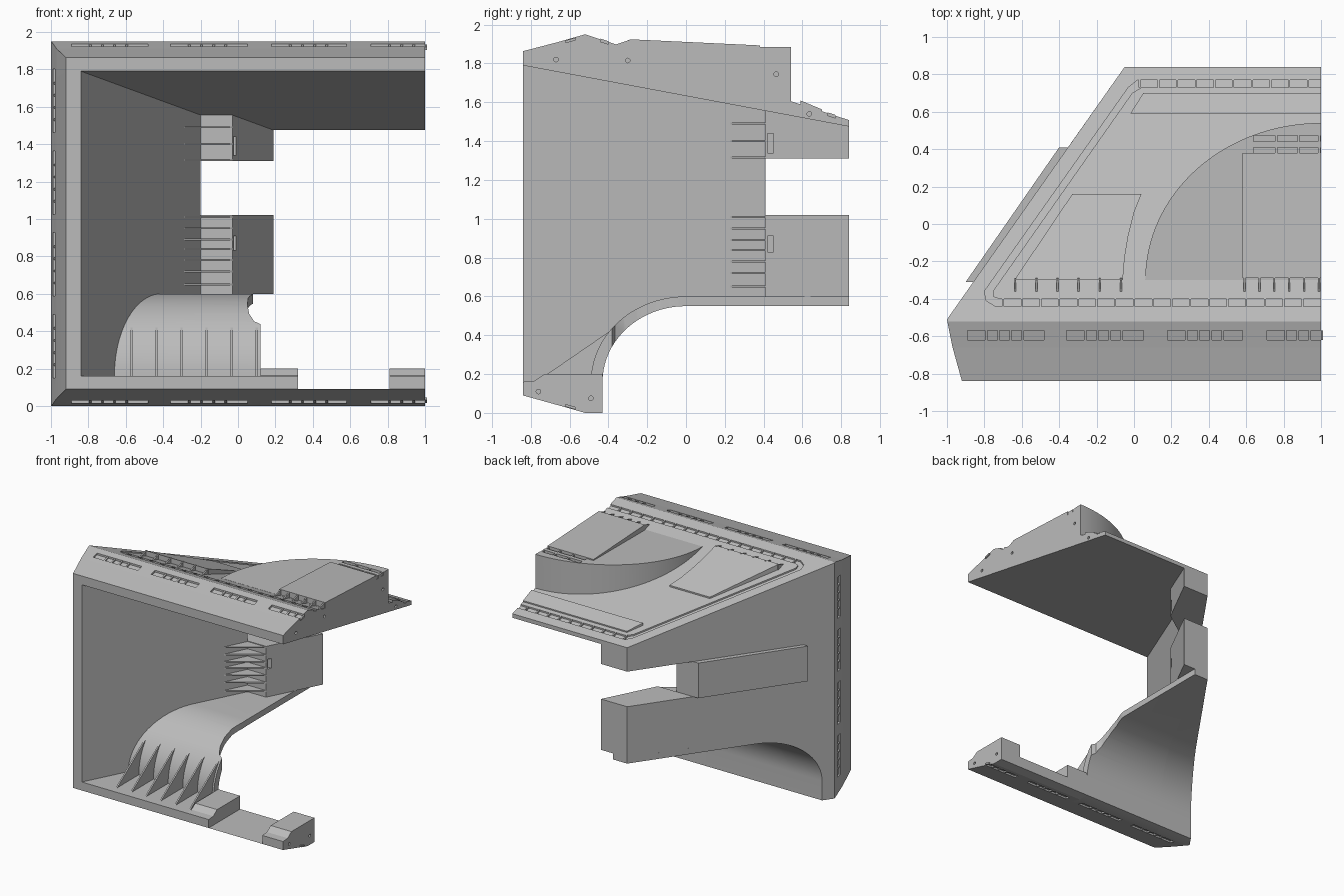
import bpy, bmesh
from math import sin, cos, pi, radians
from mathutils import Matrix

old = bpy.data.objects.get("Cube")
if old:
    bpy.data.objects.remove(old, do_unlink=True)

grey = bpy.data.materials.new("plain grey")
grey.use_nodes = True
grey.diffuse_color = (0.5, 0.5, 0.5, 1)
grey.node_tree.nodes["Principled BSDF"].inputs["Base Color"].default_value = (0.5, 0.5, 0.5, 1)


def finish(name, bm):
    bmesh.ops.recalc_face_normals(bm, faces=bm.faces)
    mesh = bpy.data.meshes.new(name)
    bm.to_mesh(mesh)
    bm.free()
    mesh.materials.append(grey)
    obj = bpy.data.objects.new(name, mesh)
    bpy.context.collection.objects.link(obj)
    return obj


def prism(name, pts, lo, hi, axis="Z"):
    """Extrude a plan (x, y) along z, or a side profile (y, z) along x.
    For plans, lo and hi may be heights given as functions of y."""
    bm = bmesh.new()
    rings = []
    for end in (lo, hi):
        ring = []
        for a, b in pts:
            if axis == "X":
                ring.append(bm.verts.new((end, a, b)))
            else:
                ring.append(bm.verts.new((a, b, end(b) if callable(end) else end)))
        rings.append(ring)
        bm.faces.new(ring)
    n = len(pts)
    for i in range(n):
        j = (i + 1) % n
        bm.faces.new((rings[0][i], rings[0][j], rings[1][j], rings[1][i]))
    return finish(name, bm)


def rect(x0, x1, y0, y1):
    return [(x0, y0), (x1, y0), (x1, y1), (x0, y1)]


def above(f, d):
    return lambda y: f(y) + d


def line(y0, z0, y1, z1):
    return lambda y: z0 + (z1 - z0) * (y - y0) / (y1 - y0)


def boolean(obj, tools, op="DIFFERENCE"):
    for tool in tools:
        mod = obj.modifiers.new("cut", "BOOLEAN")
        mod.solver = "EXACT"
        mod.operation = op
        mod.object = tool
    dg = bpy.context.evaluated_depsgraph_get()
    mesh = bpy.data.meshes.new_from_object(obj.evaluated_get(dg))
    obj.modifiers.clear()
    obj.data = mesh


def discard(objs):
    for o in objs:
        bpy.data.objects.remove(o, do_unlink=True)


def arc(ry, rz, n=20):
    return [(-ry * cos(pi / 2 * i / n), 0.16 + rz * sin(pi / 2 * i / n)) for i in range(n + 1)]


# Shared outlines
nose = [(-0.84, 0.09), (-0.66, 0.04), (-0.52, 0), (-0.43, 0)]
outer = [(-0.92, -0.84), (-0.97, -0.66), (-1, -0.51), (-0.05, 0.84)]
under, over = arc(0.43, 0.39), arc(0.49, 0.44)
roof = line(-0.52, 1.95, 0.84, 1.508)

# Slanted side wall with rear arms
side_wall = prism("side_wall", nose + under + [
    (0.41, 0.55), (0.41, 0.6), (0.84, 0.6), (0.84, 1.02), (0.41, 1.02), (0.41, 1.31),
    (0.84, 1.31), (0.84, 1.475), (-0.84, 1.79)], -1.2, 0.5, "X")
plan = prism("wall_plan", outer + [(0.19, 0.84), (-0.03, 0.41), (-0.2, 0.41), (-0.84, -0.84)], -0.1, 2.1)
boolean(side_wall, [plan], "INTERSECT")
discard([plan])

# Top panel
top_panel = prism("top_panel", [(-0.84, 1.79), (-0.84, 1.863), (-0.66, 1.91), (-0.52, 1.95),
                                (0.84, 1.508), (0.84, 1.475)], -1.2, 1, "X")
plan = prism("top_plan", outer + [(1.1, 0.84), (1.1, -0.84)], 1, 2.2)
boolean(top_panel, [plan], "INTERSECT")
discard([plan])

# Curved floor sweeping up to the rear
curved_floor = prism("curved_floor", nose + under + [(0.84, 0.55), (0.84, 0.6)]
                     + over[::-1] + [(-0.84, 0.16)], -1.2, 0.5, "X")
plan = prism("floor_plan", [
    (-0.84, -0.84), (0.12, -0.84), (0.12, -0.38), (0.085, -0.365), (0.06, -0.32), (0.05, -0.25),
    (0.055, -0.15), (0.08, -0.05), (0.08, 0.84), (-0.05, 0.84), (-0.353, 0.41), (-0.2, 0.41)], -0.1, 1)
boolean(curved_floor, [plan], "INTERSECT")
discard([plan])

# Front bar and its posts
front_bar = prism("front_bar", nose + [(-0.43, 0.09), (-0.84, 0.09)][:1], 0.12, 1, "X")
for i, (a, b) in enumerate([(0.12, 0.32), (0.81, 1)]):
    prism(f"bar_post_{i + 1}", [(-0.84, 0.09), (-0.84, 0.16), (-0.78, 0.165), (-0.73, 0.2),
                                (-0.43, 0.2), (-0.43, 0.09)], a, b, "X")

# Raised box on the outside of the wall
prism("wall_box", [(-0.9, -0.31), (-0.4, 0.41), (-0.3, 0.41), (-0.8, -0.31)], 1.02, 1.31)

# Upright fins on the floor and level fins in the rear corner
fin = [(-0.78, 0.155), (-0.38, 0.43)] + [p for p in over[::-1] if p[0] < -0.385] + [(-0.49, 0.155)]
for i in range(6):
    x = -0.57 + 0.134 * i
    prism(f"floor_fin_{i + 1}", fin, x - 0.006, x + 0.006, "X")
for i, z in enumerate([0.65, 0.72, 0.78, 0.84, 0.89, 0.95, 1.01, 1.315, 1.4, 1.49]):
    prism(f"corner_fin_{i + 1}", [(-0.29, 0.23), (-0.03, 0.41), (-0.2, 0.41)], z - 0.005, z + 0.005)

# Track groove around the top, with an inset centre and cross bars
groove = prism("groove_cutter", [(1.1, 0.77), (0.02, 0.77), (-0.03, 0.73), (-0.8, -0.36), (-0.79, -0.41),
                                 (-0.74, -0.44), (1.1, -0.44)], above(roof, -0.012), above(roof, 0.05))
boolean(top_panel, [groove])
discard([groove])
prism("top_centre", [(1, 0.73), (0.04, 0.73), (-0.01, 0.7), (-0.755, -0.36), (-0.75, -0.39),
                     (-0.72, -0.4), (1, -0.4)], above(roof, -0.014), roof)
for y0, start, count in [(0.73, 0.03, 10), (-0.44, -0.7, 17)]:
    for i in range(count):
        x = start + i * 0.1
        prism("track_bar", rect(x - 0.005, x + 0.005, y0, y0 + 0.04), above(roof, -0.014), above(roof, 0.004))

# Rear lip
prism("rear_lip", [(-0.02, 0.59), (1, 0.59), (1, 0.7), (0.05, 0.7)],
      above(roof, -0.01), line(0.59, roof(0.59) + 0.02, 0.7, roof(0.7) + 0.01))

# Half-oval dome with a raised panel
curve = [(1 - 0.94 * cos(pi / 2 * i / 32), -0.3 + 0.84 * sin(pi / 2 * i / 32)) for i in range(33)]
dome = prism("dome", curve + [(1, -0.3)], above(roof, -0.01), line(-0.3, roof(-0.3) + 0.001, 0.54, 1.885))
prism("dome_panel", rect(0.58, 1, -0.29, 0.38), above(roof, -0.01), line(-0.3, 1.925, 0.38, 1.893))

# Raised side panel with a curved inner edge
prism("side_panel", [(-0.64, -0.3), (-0.06, -0.3), (-0.05, -0.18), (-0.03, -0.06), (0, 0.06), (0.04, 0.16),
                     (-0.33, 0.16)], above(roof, -0.01), line(-0.3, 1.922, 0.16, roof(0.16) + 0.012))

# Small triangular combs in front of the raised panels
tooth = [(-0.36, roof(-0.36)), (-0.29, 1.922), (-0.29, 1.86), (-0.36, 1.88)]
for i in range(6):
    for start, step in [(-0.635, 0.113), (0.59, 0.08)]:
        x = start + i * step
        prism("panel_tooth", tooth, x - 0.005, x + 0.005, "X")

# Vent recesses and bars along the top, bottom and side bevels
upper = line(-0.66, 1.91, -0.52, 1.95)
lower = line(-0.66, 0.04, -0.52, 0)
top_cuts, low_cuts, side_cuts = [], [], []
for a, b in [(-0.89, -0.48), (-0.36, 0.05), (0.18, 0.58), (0.71, 1.05)]:
    r = rect(a, b, -0.62, -0.57)
    top_cuts.append(prism("vent_cutter", r, above(upper, -0.015), above(upper, 0.05)))
    low_cuts.append(prism("vent_cutter", r, above(lower, -0.05), above(lower, 0.015)))
    for k in range(4):
        x = a + 0.1 + k * 0.065
        r = rect(x - 0.006, x + 0.006, -0.62, -0.57)
        prism("top_vent_bar", r, above(upper, -0.017), above(upper, -0.003))
        prism("bottom_vent_bar", r, above(lower, 0.003), above(lower, 0.017))


def bevel_plan(d0, d1):
    return [(-0.97 - 0.2 * (y + 0.66) + d, y) for y, d in
            [(-0.62, d0), (-0.57, d0), (-0.57, d1), (-0.62, d1)]]


for i in range(4):
    z = 0.15 + 0.437 * i
    side_cuts.append(prism("vent_cutter", bevel_plan(-0.05, 0.015), z, z + 0.34))
    for k in range(4):
        h = z + 0.07 + k * 0.065
        prism("side_vent_bar", bevel_plan(0.003, 0.017), h - 0.006, h + 0.006)

# Long slots on top of the dome panel
dome_cuts = []
for y in (0.375, 0.44):
    dome_cuts.append(prism("dome_slot_cutter", rect(0.64, 1.05, y, y + 0.033), 1.86, 2))
    for x in (0.76, 0.88, 0.99):
        prism("dome_slot_bar", rect(x - 0.006, x + 0.006, y, y + 0.033), 1.85, 1.885)

# Latch slots in the rear arms
latch_cuts = [prism("latch_cutter", rect(-0.06, 0.015, 0.42, 0.45), a, b) for a, b in [(0.83, 0.91), (1.34, 1.44)]]

# Pin holes in the flat end
pins = []
for y, z in [(-0.67, 1.82), (-0.3, 1.815), (0.115, 1.79), (0.465, 1.745), (0.635, 1.54),
             (-0.76, 0.11), (-0.49, 0.075)]:
    bm = bmesh.new()
    bmesh.ops.create_cone(bm, cap_ends=True, segments=12, radius1=0.012, radius2=0.012, depth=0.08,
                          matrix=Matrix.Translation((1, y, z)) @ Matrix.Rotation(radians(90), 4, "Y"))
    pins.append(finish("pin_cutter", bm))

boolean(top_panel, top_cuts + side_cuts + pins[:5])
boolean(side_wall, low_cuts[:1] + side_cuts + latch_cuts)
boolean(curved_floor, low_cuts)
boolean(front_bar, low_cuts + pins[5:])
boolean(bpy.data.objects["bar_post_2"], pins[5:])
boolean(dome, dome_cuts + pins[1:4])
discard(top_cuts + low_cuts + side_cuts + dome_cuts + latch_cuts + pins)

# Smooth the curved parts, keeping edges sharp
bpy.ops.object.select_all(action="DESELECT")
for o in (side_wall, curved_floor, dome):
    o.select_set(True)
bpy.context.view_layer.objects.active = dome
bpy.ops.object.shade_smooth_by_angle(angle=radians(25))
